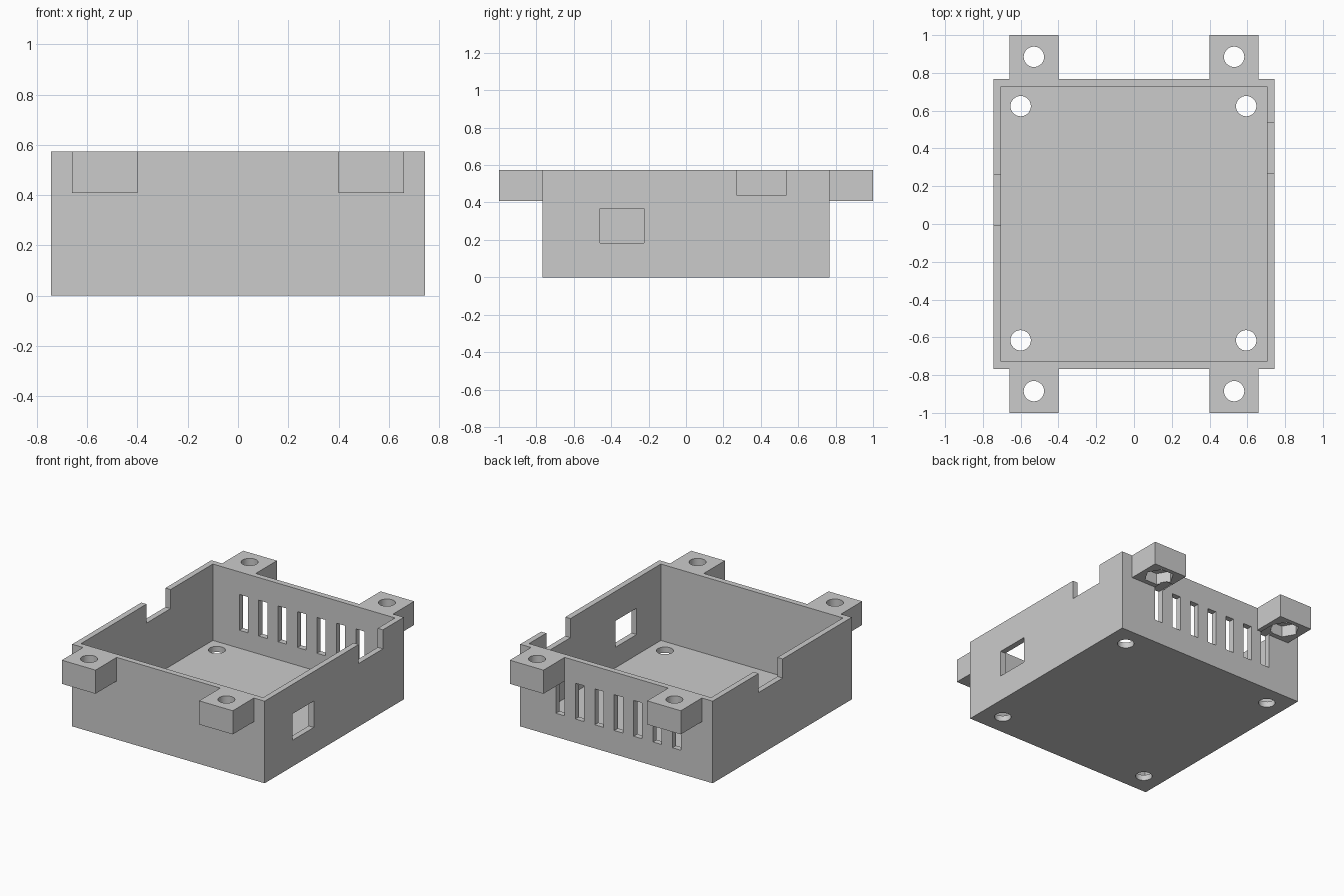
import bpy
import math

if "Cube" in bpy.data.objects:
    bpy.data.objects.remove(bpy.data.objects["Cube"], do_unlink=True)

# One grey plastic for the whole enclosure
GREY = (0.6, 0.6, 0.6, 1.0)
plastic = bpy.data.materials.new("grey plastic")
plastic.use_nodes = True
plastic.diffuse_color = GREY
plastic.node_tree.nodes["Principled BSDF"].inputs["Base Color"].default_value = GREY

# Main sizes
HALF_X, HALF_Y, HEIGHT, WALL = 0.743, 0.767, 0.573, 0.04
HOLE_R, NUT_R = 0.054, 0.097
TAB_Z, TAB_X, TAB_W = 0.408, 0.53, 0.13
OVER = 0.1  # how far cutters run past a surface


def finish(obj, name):
    obj.name = name
    obj.data.materials.clear()
    obj.data.materials.append(plastic)
    return obj


def box(name, x0, x1, y0, y1, z0, z1):
    bpy.ops.mesh.primitive_cube_add(
        size=1, location=((x0 + x1) / 2, (y0 + y1) / 2, (z0 + z1) / 2))
    obj = bpy.context.object
    obj.scale = (x1 - x0, y1 - y0, z1 - z0)
    bpy.ops.object.transform_apply(location=True, rotation=True, scale=True)
    return finish(obj, name)


def prism(name, x, y, z0, z1, radius, sides, turn=0):
    bpy.ops.mesh.primitive_cylinder_add(
        vertices=sides, radius=radius, depth=z1 - z0,
        location=(x, y, (z0 + z1) / 2), rotation=(0, 0, turn))
    bpy.ops.object.transform_apply(location=True, rotation=True, scale=True)
    return finish(bpy.context.object, name)


def combine(target, tool, operation):
    mod = target.modifiers.new(operation.lower(), 'BOOLEAN')
    mod.operation = operation
    mod.solver = 'EXACT'
    mod.object = tool
    bpy.context.view_layer.objects.active = target
    bpy.ops.object.modifier_apply(modifier=mod.name)
    bpy.data.objects.remove(tool, do_unlink=True)


# Outer block with four mounting tabs
case = box("enclosure_case", -HALF_X, HALF_X, -HALF_Y, HALF_Y, 0, HEIGHT)
for sx in (-1, 1):
    for sy in (-1, 1):
        near, far = sorted((sy * (HALF_Y - WALL / 2), sy))
        tab = box("mounting_tab", sx * TAB_X - TAB_W, sx * TAB_X + TAB_W,
                  near, far, TAB_Z, HEIGHT)
        combine(case, tab, 'UNION')

# Hollow interior
combine(case, box("cavity", -HALF_X + WALL, HALF_X - WALL, -HALF_Y + WALL,
                  HALF_Y - WALL, WALL, HEIGHT + OVER), 'DIFFERENCE')

# Screw holes in tabs and floor, hexagonal nut pockets under the tabs
for sx in (-1, 1):
    for sy in (-1, 1):
        x, y = sx * TAB_X, sy * 0.885
        combine(case, prism("tab_hole", x, y, TAB_Z - OVER, HEIGHT + OVER,
                            HOLE_R, 32), 'DIFFERENCE')
        combine(case, prism("nut_pocket", x, y, TAB_Z - OVER, TAB_Z + 0.08,
                            NUT_R, 6, math.pi / 6), 'DIFFERENCE')
        combine(case, prism("floor_hole", sx * 0.597 - 0.003, sy * 0.62 + 0.004,
                            -OVER, WALL + OVER, HOLE_R, 32), 'DIFFERENCE')

# Ventilation slots in the back wall
for i in range(7):
    x = -0.466 + i * 0.15
    combine(case, box("vent_slot", x - 0.033, x + 0.033, HALF_Y - OVER,
                      HALF_Y + OVER, 0.165, 0.415), 'DIFFERENCE')

# Cable window and rim notch on the +x wall, rim notch on the -x wall
combine(case, box("cable_window", HALF_X - OVER, HALF_X + OVER,
                  -0.46, -0.225, 0.183, 0.367), 'DIFFERENCE')
combine(case, box("left_notch", HALF_X - OVER, HALF_X + OVER,
                  0.27, 0.537, 0.44, HEIGHT + OVER), 'DIFFERENCE')
combine(case, box("right_notch", -HALF_X - OVER, -HALF_X + OVER,
                  -0.005, 0.26, 0.44, HEIGHT + OVER), 'DIFFERENCE')

# Smooth hole walls, crisp edges elsewhere
bpy.ops.object.select_all(action='DESELECT')
case.select_set(True)
bpy.context.view_layer.objects.active = case
bpy.ops.object.shade_smooth_by_angle(angle=math.radians(30))
